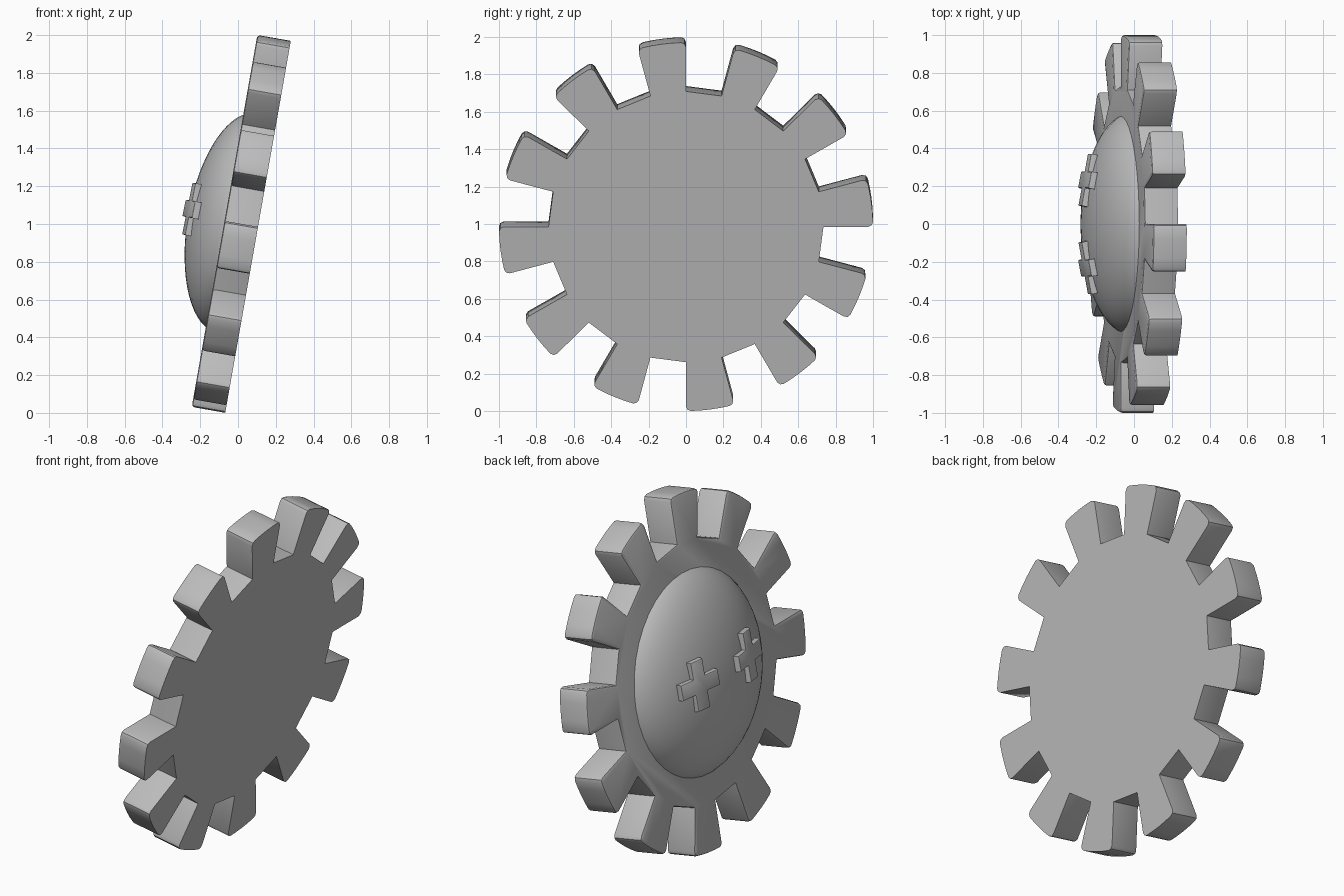
import bpy, bmesh
from math import radians, sin, cos, sqrt, pi, atan
from mathutils import Matrix, Vector

cube = bpy.data.objects.get("Cube")
if cube:
    bpy.data.objects.remove(cube, do_unlink=True)

# Single grey material
grey = bpy.data.materials.new("plain_grey")
grey.use_nodes = True
color = (0.5, 0.5, 0.5, 1)
grey.diffuse_color = color
grey.node_tree.nodes["Principled BSDF"].inputs["Base Color"].default_value = color

# Leaning frame: local z is the domed side, local y points up the disc
tilt = radians(10)
up = Vector((sin(tilt), 0, cos(tilt)))
out = Vector((-cos(tilt), 0, sin(tilt)))
frame = Matrix((Vector((0, -1, 0)), up, out)).transposed().to_4x4()
frame.translation = (0.106, 0, 0.985)

THICK = 0.18
DOME_R, DOME_H, SUNK = 0.59, 0.26, 0.065


def polar(r, degrees):
    a = radians(degrees)
    return (r * cos(a), r * sin(a))


def finish(bm, name, matrix):
    bmesh.ops.recalc_face_normals(bm, faces=bm.faces)
    mesh = bpy.data.meshes.new(name)
    bm.to_mesh(mesh)
    bm.free()
    mesh.materials.append(grey)
    obj = bpy.data.objects.new(name, mesh)
    bpy.context.collection.objects.link(obj)
    obj.matrix_world = matrix
    bpy.ops.object.select_all(action='DESELECT')
    obj.select_set(True)
    bpy.context.view_layer.objects.active = obj
    bpy.ops.object.shade_smooth_by_angle(angle=radians(30))
    return obj


def plate(name, outline, bottom, top, bevel, matrix):
    """Extruded outline with a rounded upper rim."""
    bm = bmesh.new()
    base = bm.faces.new([bm.verts.new((x, y, bottom)) for x, y in outline])
    new = bmesh.ops.extrude_face_region(bm, geom=[base], use_keep_orig=True)["geom"]
    verts = [g for g in new if isinstance(g, bmesh.types.BMVert)]
    bmesh.ops.translate(bm, verts=verts, vec=(0, 0, top - bottom))
    rim = [e for e in bm.edges if all(v.co.z > top - 1e-5 for v in e.verts)]
    bmesh.ops.bevel(bm, geom=rim, offset=bevel, segments=2, profile=0.5, affect='EDGES')
    return finish(bm, name, matrix)


# Toothed disc: twelve radial teeth with slightly rounded tip corners
outline = []
for k in range(12):
    start = 30 * k + 15
    for r, a in ((0.735, 0), (0.975, 0), (0.993, 0.5), (1.0, 1.5), (1.0, 4.5),
                 (1.0, 7.5), (1.0, 10.5), (1.0, 13.5), (0.993, 14.5), (0.975, 15), (0.735, 15)):
        outline.append(polar(r, start + a))
plate("toothed_disc", outline, 0, THICK, 0.015, frame)

# Shallow dome, lathed from an elliptical profile
bm = bmesh.new()
low = -0.02
first = atan((SUNK + low) / DOME_H)
rings = 14
profile = []
for i in range(rings + 1):
    a = first + (pi / 2 - first) * i / rings
    profile.append(bm.verts.new((DOME_R * cos(a), 0, THICK - SUNK + DOME_H * sin(a))))
edges = [bm.edges.new(pair) for pair in zip(profile, profile[1:])]
bmesh.ops.spin(bm, geom=profile + edges, cent=(0, 0, 0), axis=(0, 0, 1),
               angle=2 * pi, steps=40, use_duplicate=False)
bmesh.ops.remove_doubles(bm, verts=bm.verts, dist=0.0005)
finish(bm, "dome", frame)

# Two raised crosses resting on the dome
L, W = 0.14, 0.045
quarter = [(L, -W), (L, W), (W, W)]
cross = []
for k in range(4):
    turn = Matrix.Rotation(k * pi / 2, 2)
    cross += [tuple(turn @ Vector(p)) for p in quarter]
for side, name in ((-1, "left_cross"), (1, "right_cross")):
    x, y = side * 0.23, 0.03
    h = DOME_H * sqrt(1 - (x * x + y * y) / DOME_R ** 2)
    normal = Vector((x / DOME_R ** 2, y / DOME_R ** 2, h / DOME_H ** 2)).normalized()
    lean = Vector((0, 0, 1)).rotation_difference(normal).to_matrix().to_4x4()
    place = Matrix.Translation((x, y, THICK - SUNK + h)) @ lean
    plate(name, cross, -0.025, 0.025, 0.008, frame @ place)
